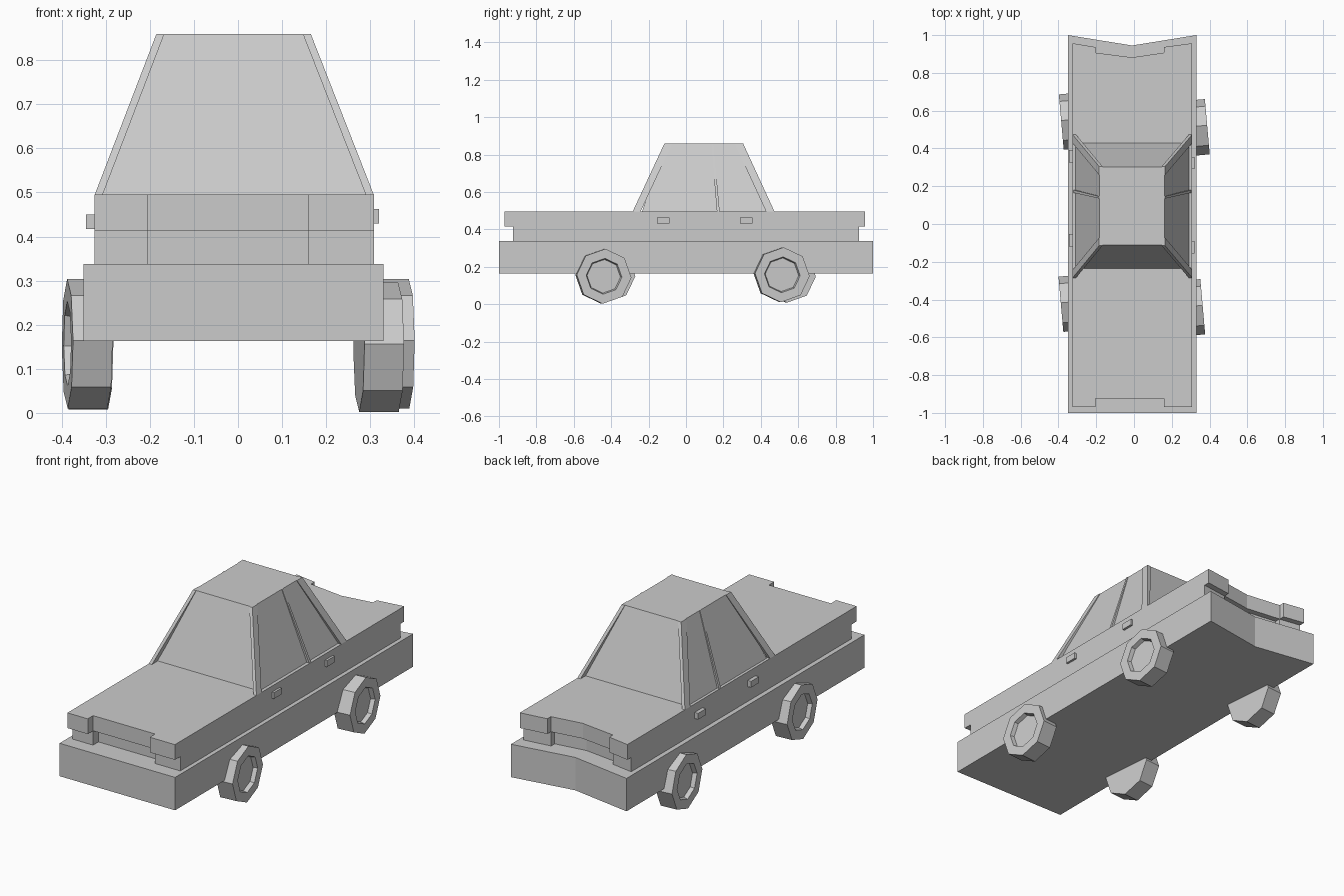
import bpy, bmesh
from math import radians, pi, cos, sin
from mathutils import Matrix

cube = bpy.data.objects.get("Cube")
if cube:
    bpy.data.objects.remove(cube, do_unlink=True)

grey = bpy.data.materials.new("light grey")
grey.use_nodes = True
grey.diffuse_color = (0.6, 0.6, 0.6, 1)
grey.node_tree.nodes["Principled BSDF"].inputs["Base Color"].default_value = (0.6, 0.6, 0.6, 1)


def finish(name, bm):
    bmesh.ops.recalc_face_normals(bm, faces=bm.faces)
    mesh = bpy.data.meshes.new(name)
    bm.to_mesh(mesh)
    bm.free()
    mesh.materials.append(grey)
    obj = bpy.data.objects.new(name, mesh)
    bpy.context.collection.objects.link(obj)
    return obj


def loft(name, low, z0, z1, high=None):
    """Solid between a lower and an upper outline with equal point counts."""
    bm = bmesh.new()
    a = [bm.verts.new((x, y, z0)) for x, y in low]
    b = [bm.verts.new((x, y, z1)) for x, y in (high or low)]
    bm.faces.new(a)
    bm.faces.new(b)
    for i in range(len(a)):
        j = (i + 1) % len(a)
        bm.faces.new((a[i], a[j], b[j], b[i]))
    return finish(name, bm)


def rect(x0, x1, y0, y1):
    return [(x0, y0), (x1, y0), (x1, y1), (x0, y1)]


# Lower body with a shallow V at the tail
MID = -0.01
loft("lower_body", [(-0.35, -1), (0.33, -1), (0.33, 1), (MID, 0.945), (-0.35, 1)], 0.163, 0.338)


# Upper body tiers with recessed grille and tail panel
def tier(name, front, back, z0, z1):
    xl, xr, nl, nr = -0.325, 0.308, -0.205, 0.16
    inner = front + 0.045
    loft(name, [(xl, front), (nl, front), (nl, inner), (nr, inner), (nr, front), (xr, front),
                (xr, back), (nr, back - 0.02), (nr, back - 0.05), (MID, back - 0.075),
                (nl, back - 0.05), (nl, back - 0.02), (xl, back)], z0, z1)


tier("recessed_band", -0.925, 0.925, 0.338, 0.414)
tier("upper_body", -0.97, 0.957, 0.414, 0.495)

# Cabin: glass core under the roof, and four protruding corner pillars
ZB, ZT = 0.495, 0.86
loft("cabin", rect(-0.31, 0.29, -0.235, 0.43), ZB, ZT, rect(-0.182, 0.162, -0.112, 0.302))
for side, xb, xt in (("right", -0.325, -0.185), ("left", 0.308, 0.165)):
    s = 0.018 if side == "right" else -0.018
    for end, yb, yt, d in (("front", -0.285, -0.115, 0.042), ("rear", 0.473, 0.305, -0.045)):
        loft(f"{end}_pillar_{side}", rect(xb, xb + s, yb, yb + d), ZB, ZT,
             rect(xt, xt + s, yt, yt + d))
    # Thin door pillar
    loft(f"door_pillar_{side}", rect(xb + s * 0.3, xb + s * 1.5, 0.165, 0.18), ZB, ZT,
         rect(xt, xt + s, 0.135, 0.147))

# Door handles
for side, x0, x1, shift, z in (("right", -0.345, -0.32, 0.035, 0.417), ("left", 0.30, 0.32, 0, 0.43)):
    for end, y in (("front", -0.155), ("rear", 0.29)):
        loft(f"{end}_handle_{side}", rect(x0, x1, y + shift, y + shift + 0.066), z, z + 0.033)


# Octagonal wheels with a recessed hub, all turned slightly
def wheel(name, x, y, z):
    out = 1 if x > 0 else -1
    bm = bmesh.new()
    rings = []
    for r, depth in ((0.147, -0.09), (0.147, 0), (0.096, 0), (0.09, -0.022)):
        rings.append([bm.verts.new((out * depth, r * cos(i * pi / 4), r * sin(i * pi / 4)))
                      for i in range(8)])
    for a, b in zip(rings, rings[1:]):
        for i in range(8):
            j = (i + 1) % 8
            bm.faces.new((a[i], a[j], b[j], b[i]))
    bm.faces.new(rings[0])
    bm.faces.new(rings[-1])
    turn = Matrix.Rotation(radians(5), 4, "Z") @ Matrix.Rotation(radians(-3), 4, "X")
    bm.transform(Matrix.Translation((x, y, z)) @ turn)
    finish(name, bm)


wheel("front_wheel_right", -0.387, -0.425, 0.157)
wheel("front_wheel_left", 0.364, -0.438, 0.149)
wheel("rear_wheel_right", -0.385, 0.54, 0.155)
wheel("rear_wheel_left", 0.388, 0.515, 0.157)
